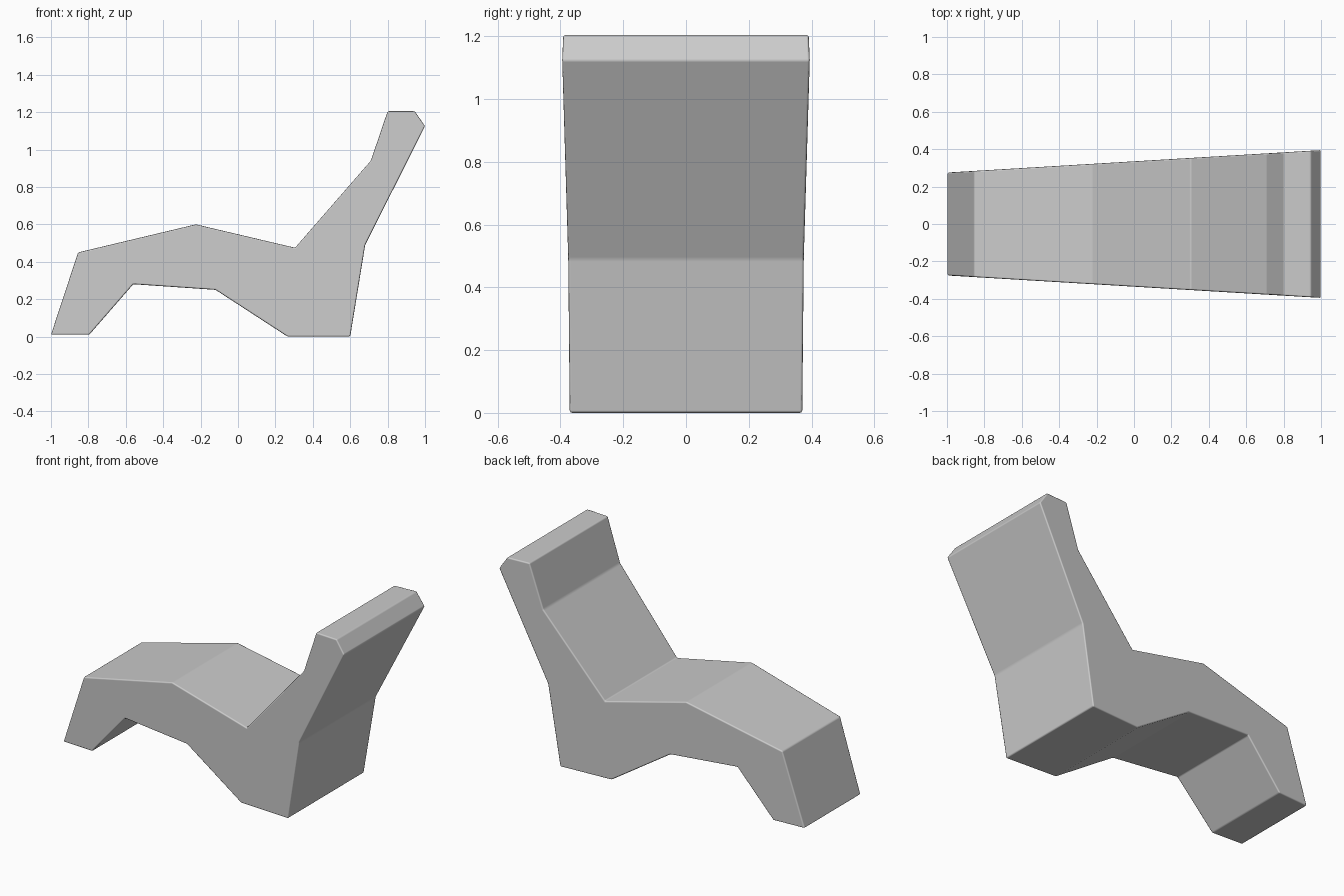
import bpy
import bmesh

cube = bpy.data.objects.get("Cube")
if cube:
    bpy.data.objects.remove(cube, do_unlink=True)

grey = bpy.data.materials.new("light_grey")
grey.use_nodes = True
grey.diffuse_color = (0.6, 0.6, 0.6, 1)
grey.node_tree.nodes["Principled BSDF"].inputs["Base Color"].default_value = (0.6, 0.6, 0.6, 1)

# Side outline of the lounge chair, from the foot end around to the base
outline = [
    (-1.0, 0.01), (-0.855, 0.45), (-0.225, 0.60), (0.305, 0.475),
    (0.71, 0.94), (0.80, 1.205), (0.945, 1.205), (1.0, 1.125),
    (0.68, 0.49), (0.60, 0.0), (0.265, 0.0), (-0.12, 0.25),
    (-0.56, 0.28), (-0.795, 0.01),
]


def half_width(x):
    """The chair widens evenly from the foot to the headrest."""
    return 0.335 + 0.06 * x


# Body: two mirrored side faces joined by a strip of quads
bm = bmesh.new()
front = [bm.verts.new((x, -half_width(x), z)) for x, z in outline]
back = [bm.verts.new((x, half_width(x), z)) for x, z in outline]
bm.faces.new(front)
bm.faces.new(back[::-1])
for i in range(len(outline)):
    j = (i + 1) % len(outline)
    bm.faces.new((front[i], back[i], back[j], front[j]))
bmesh.ops.recalc_face_normals(bm, faces=bm.faces)

mesh = bpy.data.meshes.new("lounge_chair_body")
bm.to_mesh(mesh)
bm.free()
mesh.materials.append(grey)
body = bpy.data.objects.new("lounge_chair_body", mesh)
bpy.context.collection.objects.link(body)

# Softly rounded edges
bevel = body.modifiers.new("soft_edges", "BEVEL")
bevel.width = 0.008
bevel.segments = 2
bevel.limit_method = "ANGLE"
bevel.angle_limit = 0.15
bevel.harden_normals = True
mesh.shade_smooth()
